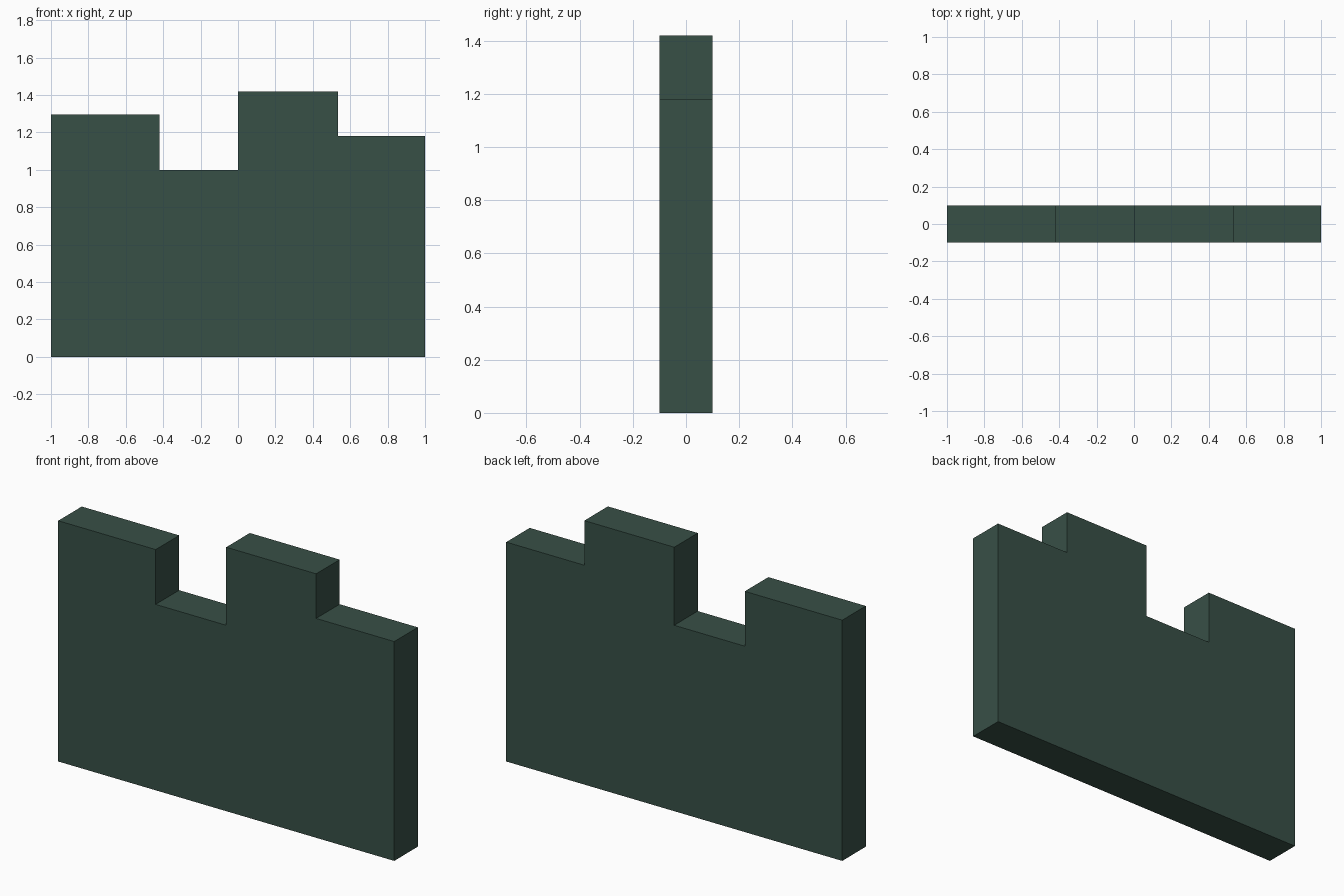
import bpy, bmesh

if "Cube" in bpy.data.objects:
    bpy.data.objects.remove(bpy.data.objects["Cube"])

HALF_DEPTH = 0.1

# One flat dark green colour
green = bpy.data.materials.new("dark green")
green.diffuse_color = (0.039, 0.080, 0.062, 1)
green.use_nodes = True
green.node_tree.nodes["Principled BSDF"].inputs["Base Color"].default_value = green.diffuse_color

# Stepped wall: (left x, right x, height) of each step
steps = [(-1, -0.42, 1.295), (-0.42, 0, 1.0), (0, 0.535, 1.42), (0.535, 1, 1.18)]
outline = [(-1, 0)]
for left, right, height in steps:
    outline += [(left, height), (right, height)]
outline.append((1, 0))

# Extrude the front outline through the wall thickness
bm = bmesh.new()
face = bm.faces.new([bm.verts.new((x, -HALF_DEPTH, z)) for x, z in outline])
result = bmesh.ops.extrude_face_region(bm, geom=[face], use_keep_orig=True)
back = [v for v in result["geom"] if isinstance(v, bmesh.types.BMVert)]
bmesh.ops.translate(bm, verts=back, vec=(0, 2 * HALF_DEPTH, 0))
bmesh.ops.recalc_face_normals(bm, faces=bm.faces)

mesh = bpy.data.meshes.new("stepped_wall")
bm.to_mesh(mesh)
bm.free()
mesh.materials.append(green)
bpy.context.collection.objects.link(bpy.data.objects.new("stepped_wall", mesh))
